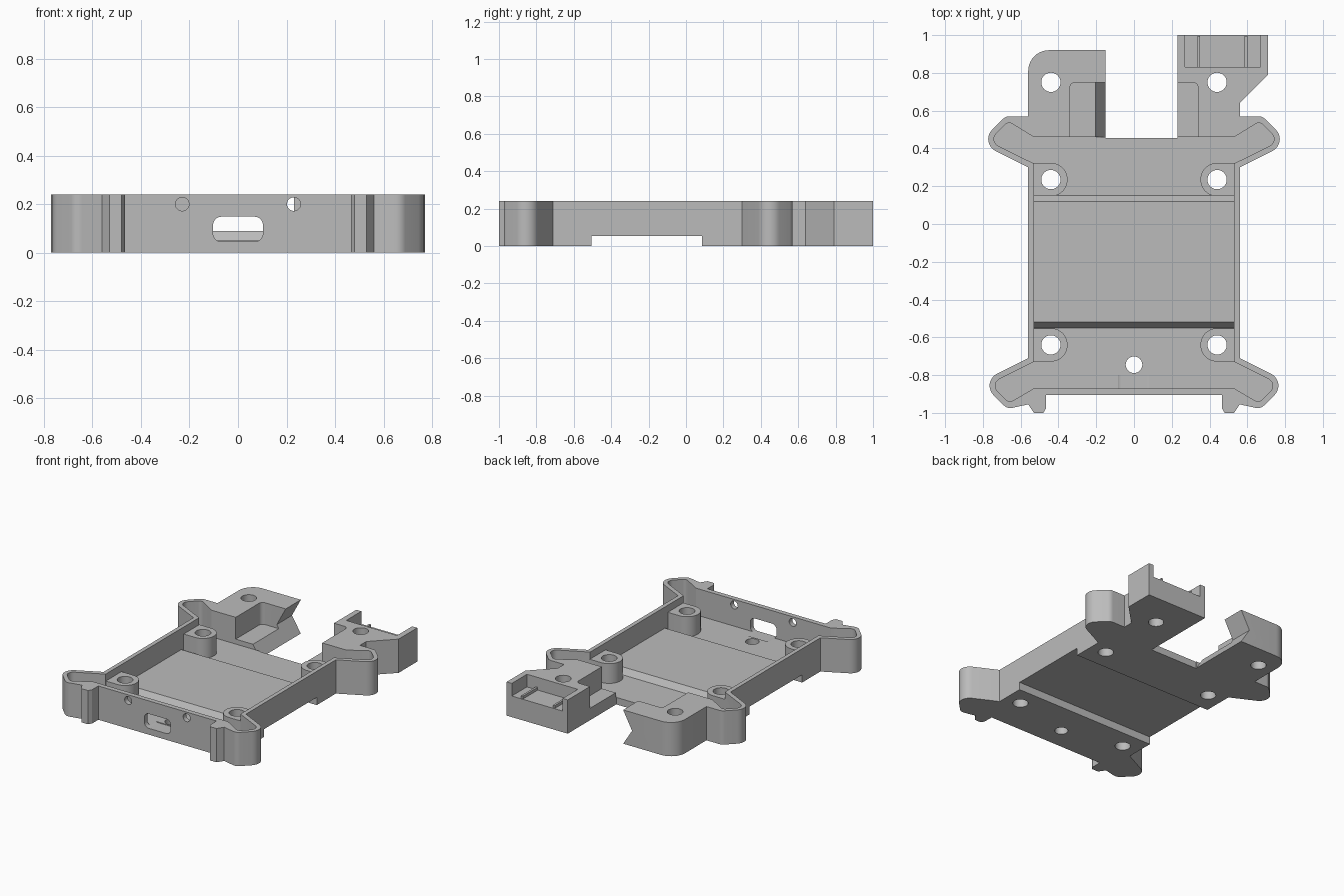
import bpy, bmesh, math
from mathutils import Vector

cube = bpy.data.objects.get("Cube")
if cube:
    bpy.data.objects.remove(cube, do_unlink=True)

TOP, FLOOR, PAD = 0.24, 0.05, 0.09

grey = bpy.data.materials.new("plain grey")
grey.use_nodes = True
grey.diffuse_color = (0.5, 0.5, 0.5, 1)
grey.node_tree.nodes["Principled BSDF"].inputs["Base Color"].default_value = (0.5, 0.5, 0.5, 1)


def rounded(points, steps=10):
    """Outline from (x, y) or (x, y, radius) corners."""
    out = []
    n = len(points)
    for i, p in enumerate(points):
        c = Vector(p[:2])
        if len(p) < 3:
            out.append(c)
            continue
        a = (Vector(points[i - 1][:2]) - c).normalized()
        b = (Vector(points[(i + 1) % n][:2]) - c).normalized()
        half = a.angle(b) / 2
        centre = c + (a + b).normalized() * (p[2] / math.sin(half))
        start = c + a * (p[2] / math.tan(half)) - centre
        end = c + b * (p[2] / math.tan(half)) - centre
        sweep = math.atan2(start.x * end.y - start.y * end.x, start.dot(end))
        for k in range(steps + 1):
            t = sweep * k / steps
            out.append(centre + Vector((start.x * math.cos(t) - start.y * math.sin(t),
                                        start.x * math.sin(t) + start.y * math.cos(t))))
    return out


def prism(name, points, lo, hi, axis="z"):
    """Extrude an outline along z (xy), y (xz) or x (yz)."""
    place = {"z": lambda p, d: (p[0], p[1], d),
             "y": lambda p, d: (p[0], d, p[1]),
             "x": lambda p, d: (d, p[0], p[1])}[axis]
    outline = rounded(points)
    bm = bmesh.new()
    low = [bm.verts.new(place(p, lo)) for p in outline]
    high = [bm.verts.new(place(p, hi)) for p in outline]
    bm.faces.new(low)
    bm.faces.new(high)
    for i in range(len(low)):
        bm.faces.new((low[i - 1], low[i], high[i], high[i - 1]))
    bmesh.ops.recalc_face_normals(bm, faces=bm.faces)
    mesh = bpy.data.meshes.new(name)
    bm.to_mesh(mesh)
    bm.free()
    mesh.materials.append(grey)
    obj = bpy.data.objects.new(name, mesh)
    bpy.context.collection.objects.link(obj)
    return obj


def rect(x0, x1, y0, y1):
    return [(x0, y0), (x1, y0), (x1, y1), (x0, y1)]


def circle(x, y, r, n=32):
    return [(x + r * math.cos(k * math.tau / n), y + r * math.sin(k * math.tau / n)) for k in range(n)]


def flip(points):
    return [(-p[0], *p[1:]) for p in reversed(points)]


# Outer side of the tray: front clip, front wing, back wing
side = [(.465, -.905), (.465, -.975), (.48, -1), (.53, -1), (.56, -.955),
        (.67, -.979, .05), (.813, -.837, .07), (.56, -.71),
        (.56, .30), (.82, .43, .07), (.68, .57, .05), (.56, .57)]
right_post = [(.56, .64), (.71, .79), (.71, 1), (.23, 1), (.23, .455)]
left_post = [(-.15, .455), (-.15, .92), (-.56, .92, .11)]
tray = prism("tray", side + right_post + left_post + flip(side), 0, TOP)


def combine(other, operation):
    other.hide_render = True
    mod = tray.modifiers.new("join", "BOOLEAN")
    mod.operation = operation
    mod.solver = "EXACT"
    mod.object = other
    bpy.ops.object.select_all(action="DESELECT")
    bpy.context.view_layer.objects.active = tray
    tray.select_set(True)
    bpy.ops.object.modifier_apply(modifier=mod.name)
    bpy.data.objects.remove(other, do_unlink=True)


def cut(*args):
    combine(prism("cutter", *args), "DIFFERENCE")


def add(*args):
    combine(prism("added", *args), "UNION")


# Hollow interior reaching into the wings
inner = [(.53, -.87), (.661, -.947, .03), (.762, -.846, .04), (.53, -.73),
         (.53, .32), (.769, .439, .04), (.665, .543, .03), (.53, .46)]
cut(inner + flip(inner), FLOOR, 0.4)

# Raised floor with sloped ends
add([(-.56, .02), (.16, .02), (.15, FLOOR), (.12, PAD), (-.52, PAD), (-.55, FLOOR)],
    -.54, .54, "x")

# Screw bosses against the side walls
for y in (-.64, .235):
    boss = [(.545, y - .088), (.545, y + .088), (.352, y + .088, .087), (.352, y - .088, .087)]
    for outline in (boss, flip(boss)):
        add(outline, .02, .19)

# Underside channel
cut(rect(-.9, .9, -.505, .085), -.1, .055)

# Rear post pockets and the notched inner face
cut([(-.34, .4), (-.1, .4), (-.1, .75), (-.34, .75, .03)], .085, .4)
cut([(.34, .4), (.34, .75, .03), (.2, .75), (.2, .4)], .085, .4)
cut([(-.22, .11), (-.14, -.0157), (-.14, .2586)], .46, 1.1, "y")

# Connector seat with two low rails
cut(rect(.27, .67, .83, 1.1), .15, .4)
for x in (.335, .585):
    add(rect(x, x + .015, .825, .995), .13, .17)

# Screw holes
for x in (-.44, .44):
    for y in (-.64, .235, .75):
        cut(circle(x, y, .051), -.1, .4)
cut(circle(0, -.745, .044), -.1, .4)

# Front wall openings
cut([(-.103, .045, .035), (.103, .045, .035), (.103, .148, .035), (-.103, .148, .035)],
    -.95, -.8, "y")
for x in (-.23, .23):
    cut(circle(x, .2, .028), -.95, -.8, "y")

bpy.ops.object.shade_smooth_by_angle(angle=math.radians(30))
